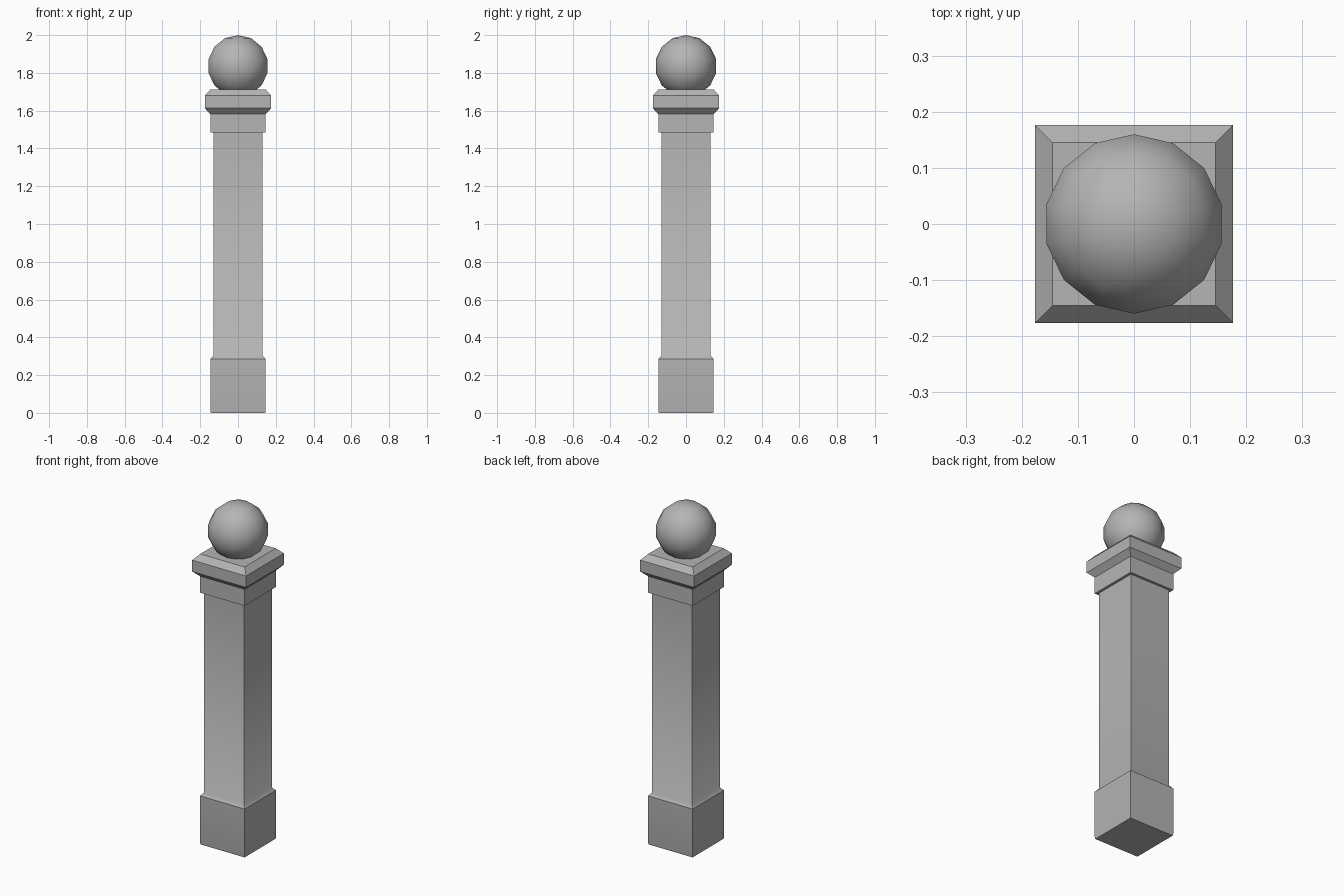
import bpy, bmesh, math
from mathutils import Matrix

if "Cube" in bpy.data.objects:
    bpy.data.objects.remove(bpy.data.objects["Cube"])

stone = bpy.data.materials.new("stone")
stone.diffuse_color = (0.46, 0.46, 0.46, 1)
stone.use_nodes = True
stone.node_tree.nodes["Principled BSDF"].inputs["Base Color"].default_value = stone.diffuse_color


def finish(name, bm, angle):
    bmesh.ops.recalc_face_normals(bm, faces=bm.faces)
    mesh = bpy.data.meshes.new(name)
    bm.to_mesh(mesh)
    bm.free()
    mesh.materials.append(stone)
    obj = bpy.data.objects.new(name, mesh)
    bpy.context.collection.objects.link(obj)
    bpy.ops.object.select_all(action='DESELECT')
    obj.select_set(True)
    bpy.context.view_layer.objects.active = obj
    bpy.ops.object.shade_smooth_by_angle(angle=math.radians(angle))
    return obj


def square_stack(name, profile, angle=30):
    """Square-section solid from (half width, height) pairs."""
    bm = bmesh.new()
    rings = [[bm.verts.new((sx * h, sy * h, z))
              for sx, sy in ((-1, -1), (1, -1), (1, 1), (-1, 1))]
             for h, z in profile]
    for a, b in zip(rings, rings[1:]):
        for i in range(4):
            j = (i + 1) % 4
            bm.faces.new((a[i], a[j], b[j], b[i]))
    bm.faces.new(rings[0])
    bm.faces.new(rings[-1])
    return finish(name, bm, angle)


# Plinth block
square_stack("plinth", [(0.144, 0.0), (0.146, 0.012), (0.146, 0.286)])

# Shaft, blending smoothly into its flared foot
square_stack("shaft", [(0.145, 0.286), (0.131, 0.303), (0.131, 1.485)], 50)

# Collar and bevelled cap
square_stack("cap", [
    (0.146, 1.485), (0.146, 1.582), (0.176, 1.613), (0.176, 1.68), (0.145, 1.713),
])

# Ball finial: 14-sided sphere with a vertex facing front and back
bm = bmesh.new()
bmesh.ops.create_uvsphere(
    bm, u_segments=14, v_segments=7, radius=0.164,
    matrix=Matrix.Translation((0, 0, 1.836)))
finish("ball_finial", bm, 60)
